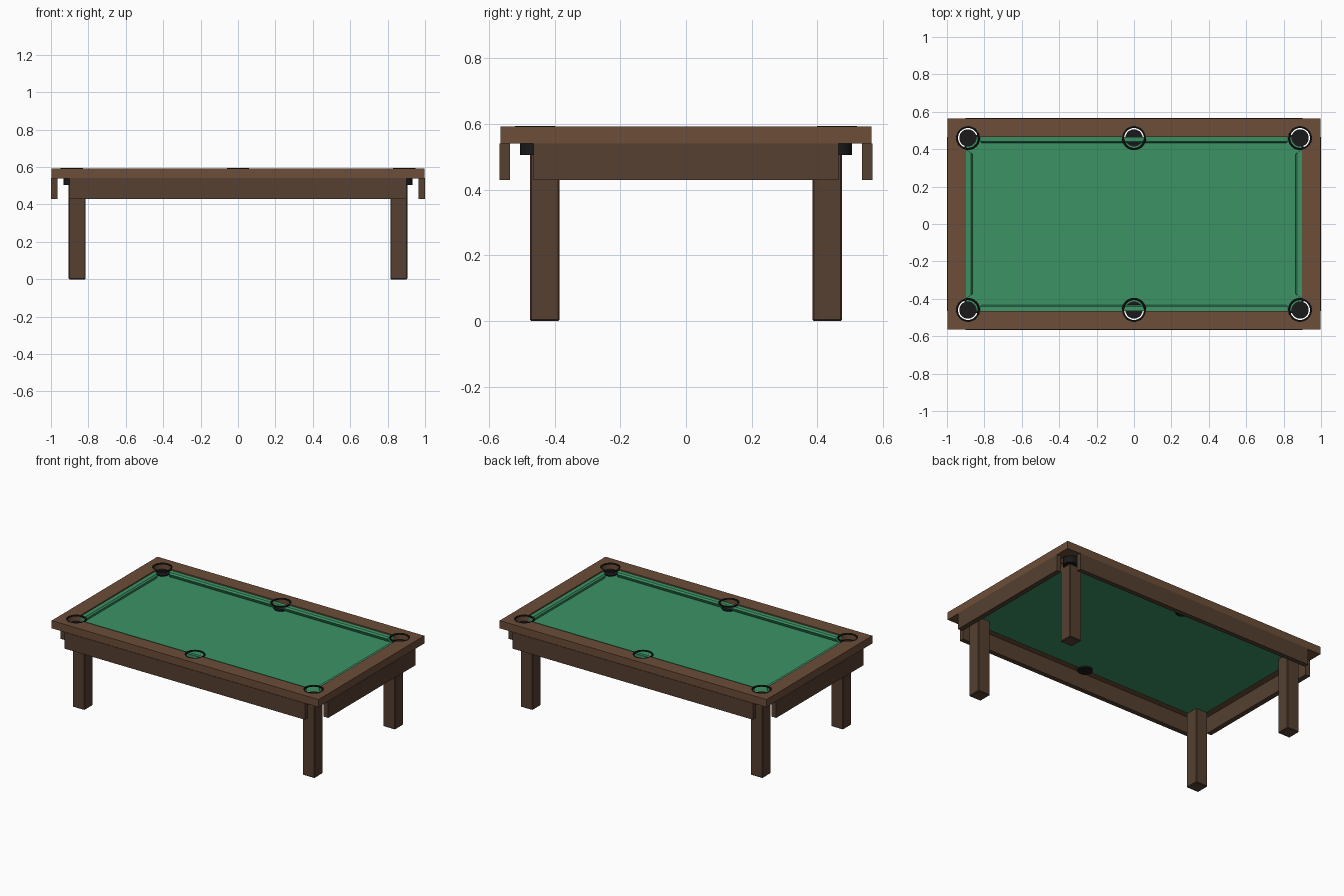
import bpy, bmesh, math

if "Cube" in bpy.data.objects:
    bpy.data.objects.remove(bpy.data.objects["Cube"])


def mat(name, c):
    m = bpy.data.materials.new(name)
    m.diffuse_color = (*c, 1)
    m.use_nodes = True
    m.node_tree.nodes["Principled BSDF"].inputs["Base Color"].default_value = m.diffuse_color
    return m


WOOD = mat("rail_wood", (0.15, 0.075, 0.04))
DARK = mat("dark_wood", (0.09, 0.05, 0.03))
FELT = mat("felt", (0.045, 0.29, 0.13))
BLACK = mat("pocket_black", (0.01, 0.01, 0.01))


def box(name, x0, x1, y0, y1, z0, z1, m, bevel=0):
    bpy.ops.mesh.primitive_cube_add(size=1, location=((x0+x1)/2, (y0+y1)/2, (z0+z1)/2))
    o = bpy.context.object
    o.name = name
    o.scale = (x1-x0, y1-y0, z1-z0)
    bpy.ops.object.transform_apply(location=False, rotation=False, scale=True)
    if m:
        o.data.materials.append(m)
    if bevel:
        b = o.modifiers.new("bevel", 'BEVEL')
        b.width = bevel
        b.segments = 1
    return o


def cylinder(name, x, y, z0, z1, r, m=None):
    bpy.ops.mesh.primitive_cylinder_add(vertices=32, radius=r, depth=z1-z0,
                                        location=(x, y, (z0+z1)/2))
    o = bpy.context.object
    o.name = name
    if m:
        o.data.materials.append(m)
        bpy.ops.object.shade_smooth_by_angle()
    return o


def cut(target, cutter):
    b = target.modifiers.new("cut", 'BOOLEAN')
    b.operation = 'DIFFERENCE'
    b.object = cutter
    cutter.hide_render = True
    cutter.hide_set(True)


def cushion(name, half, edge, angle):
    # tapered prism lying along the rail, mitred at both ends
    profile = [(0, 0.55), (-0.022, 0.55), (-0.033, 0.572), (-0.025, 0.582), (0, 0.584)]
    bm = bmesh.new()
    rings = []
    for s in (-1, 1):
        rings.append([bm.verts.new((s*(half+d*0.8), edge+d, z)) for d, z in profile])
    n = len(profile)
    for i in range(n):
        j = (i+1) % n
        bm.faces.new((rings[0][i], rings[0][j], rings[1][j], rings[1][i]))
    for r in rings:
        bm.faces.new(r)
    bmesh.ops.recalc_face_normals(bm, faces=bm.faces)
    me = bpy.data.meshes.new(name)
    bm.to_mesh(me)
    bm.free()
    me.materials.append(FELT)
    o = bpy.data.objects.new(name, me)
    o.rotation_euler.z = angle
    bpy.context.collection.objects.link(o)


# rail frame
frame = box("rail_frame", -0.998, 0.998, -0.565, 0.565, 0.54, 0.592, WOOD)
cut(frame, box("opening_cutter", -0.897, 0.897, -0.465, 0.465, 0.4, 0.7, None))

# playing bed
box("bed", -0.897, 0.897, -0.465, 0.465, 0.515, 0.55, FELT)

# cushions
cushion("back_cushion", 0.84, 0.465, 0)
cushion("front_cushion", 0.84, 0.465, math.pi)
cushion("left_cushion", 0.40, 0.897, math.pi/2)
cushion("right_cushion", 0.40, 0.897, -math.pi/2)

# pockets: hole in the rail, cup on the bed, rim ring at the top
for sx, nx in ((-1, "left"), (0, "middle"), (1, "right")):
    for sy, ny in ((-1, "front"), (1, "back")):
        n = f"{ny}_{nx}_pocket"
        x, y = sx*0.888, sy*0.46
        cut(frame, cylinder(n+"_cutter", x, y, 0.5, 0.65, 0.06))
        cylinder(n+"_cup", x, y, 0.505, 0.556, 0.046, BLACK)
        bpy.ops.mesh.primitive_torus_add(location=(x, y, 0.588), major_radius=0.059,
                                         minor_radius=0.006, major_segments=32, minor_segments=8)
        bpy.context.object.name = n+"_ring"
        bpy.context.object.data.materials.append(BLACK)
        bpy.ops.object.shade_smooth_by_angle()

# aprons and legs
for s, n in ((-1, "front"), (1, "back")):
    ys = sorted((s*0.536, s*0.568))
    box(n+"_apron", -0.9, 0.9, *ys, 0.43, 0.541, DARK)
    for t, k in ((-1, "left"), (1, "right")):
        xs, yl = sorted((t*0.815, t*0.905)), sorted((s*0.385, s*0.475))
        box(f"{n}_{k}_leg", *xs, *yl, 0, 0.54, DARK, 0.004)
for s, n in ((-1, "left"), (1, "right")):
    xs = sorted((s*0.966, s*1.0))
    box(n+"_apron", *xs, -0.465, 0.465, 0.43, 0.541, DARK)
